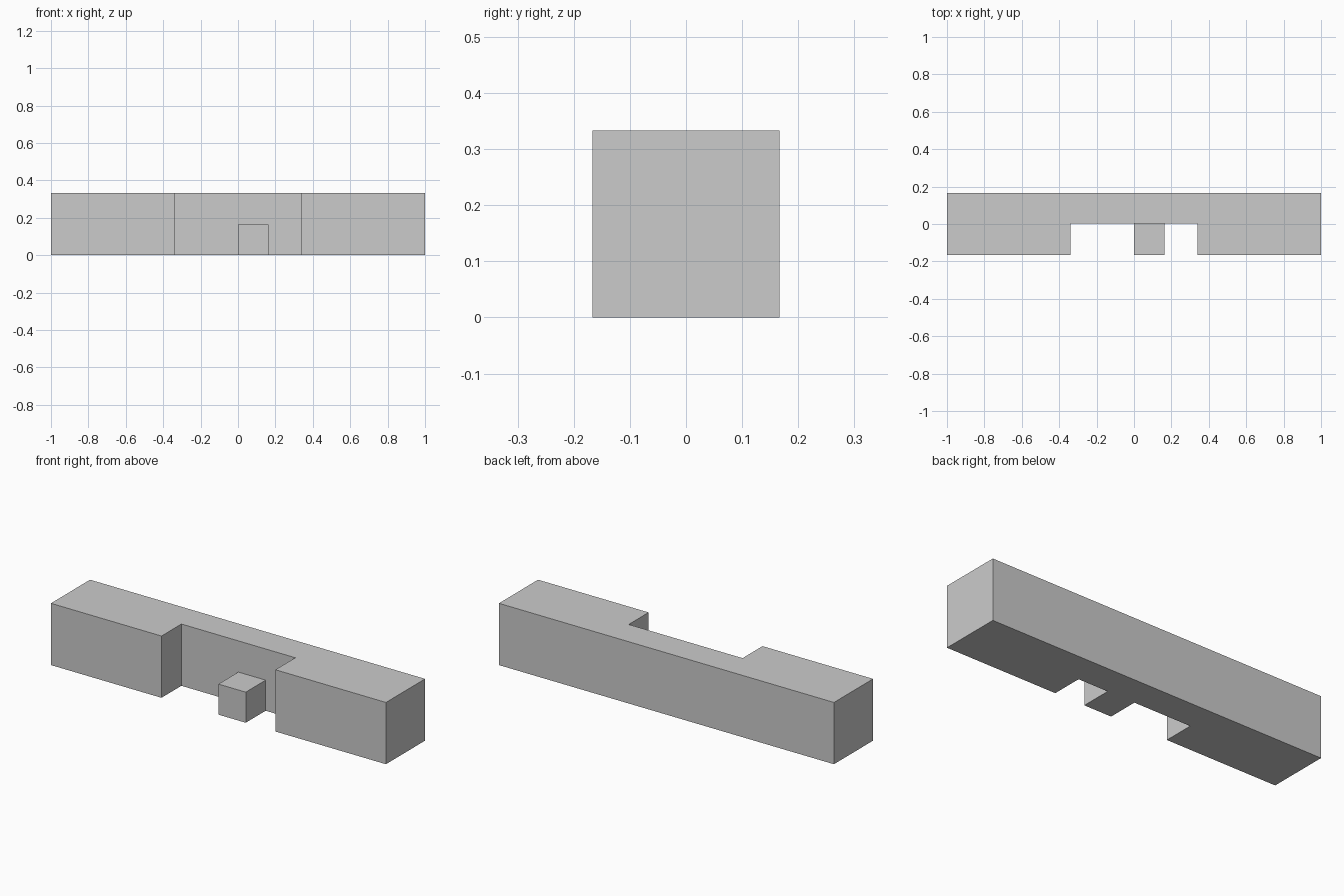
import bpy
import bmesh

cube = bpy.data.objects.get("Cube")
if cube:
    bpy.data.objects.remove(cube, do_unlink=True)

grey = bpy.data.materials.new("plain grey")
grey.use_nodes = True
colour = (0.6, 0.6, 0.6, 1)
grey.diffuse_color = colour
grey.node_tree.nodes["Principled BSDF"].inputs["Base Color"].default_value = colour


def extrude_plan(name, plan, height):
    """Raise a plan outline from the ground to a closed solid."""
    bm = bmesh.new()
    base = bm.faces.new([bm.verts.new((x, y, 0)) for x, y in plan])
    top = bmesh.ops.extrude_face_region(bm, geom=[base], use_keep_orig=True)["geom"]
    raised = [v for v in top if isinstance(v, bmesh.types.BMVert)]
    bmesh.ops.translate(bm, verts=raised, vec=(0, 0, height))
    bmesh.ops.recalc_face_normals(bm, faces=bm.faces)
    mesh = bpy.data.meshes.new(name)
    bm.to_mesh(mesh)
    bm.free()
    mesh.materials.append(grey)
    obj = bpy.data.objects.new(name, mesh)
    bpy.context.scene.collection.objects.link(obj)
    return obj


half_depth = 1 / 6
recess = 0.34
wall_y = 0.003

# Long beam with a recess in the middle of its front
right_half = [(-1, half_depth), (-1, -half_depth), (-recess, -half_depth), (-recess, wall_y)]
left_half = [(-x, y) for x, y in reversed(right_half)]
extrude_plan("recessed_beam", right_half + left_half, 2 * half_depth)

# Small block standing in the recess
width = 0.163
block = [(0, wall_y), (0, -half_depth), (width, -half_depth), (width, wall_y)]
extrude_plan("small_block", block, 0.165)
